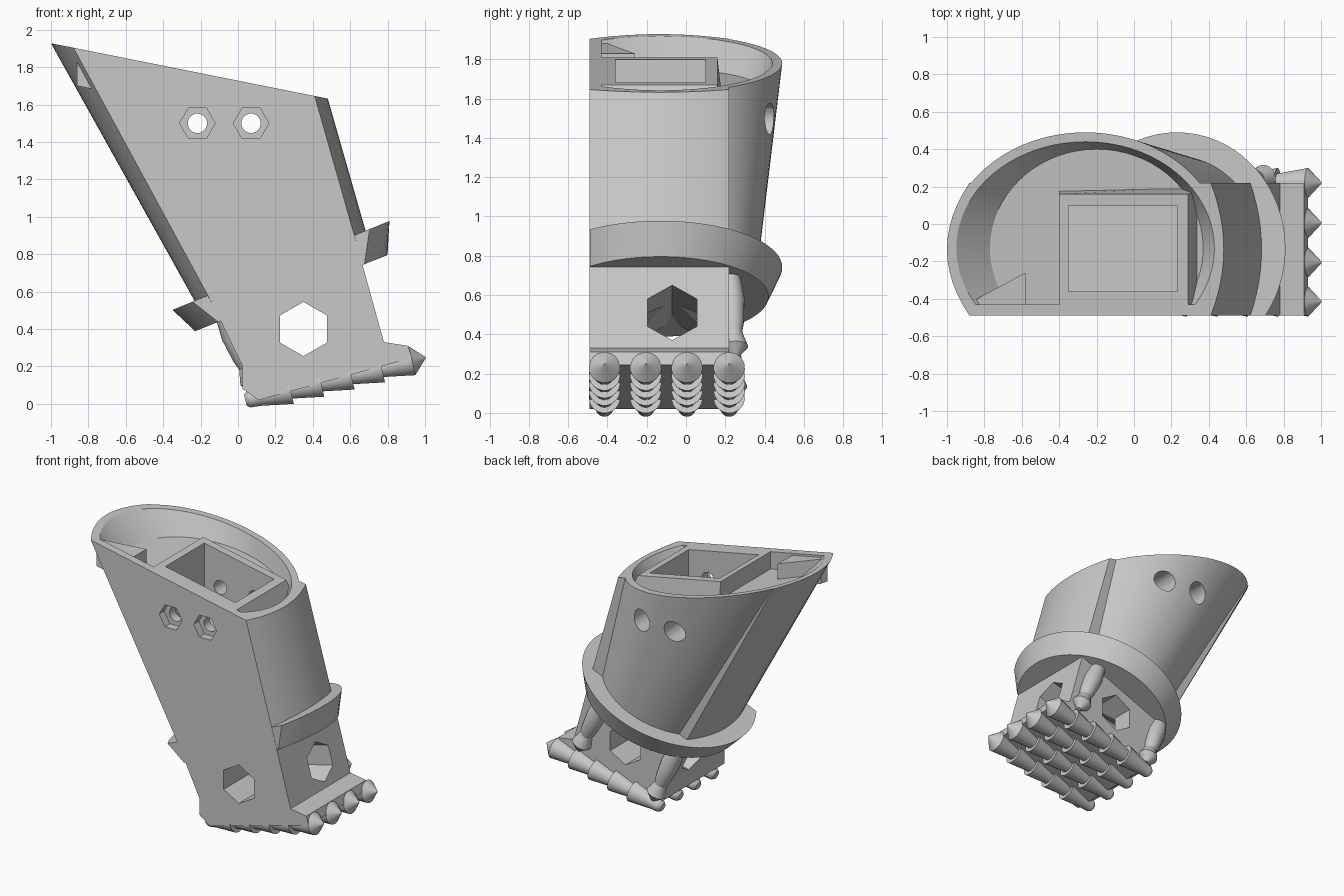
import bpy, bmesh, math
from mathutils import Vector

if "Cube" in bpy.data.objects:
    bpy.data.objects.remove(bpy.data.objects["Cube"], do_unlink=True)

FRONT, MID, STEP = -0.49, -0.13, 0.22

grey = bpy.data.materials.new("plain grey")
grey.use_nodes = True
grey.diffuse_color = (0.58, 0.58, 0.58, 1)
grey.node_tree.nodes["Principled BSDF"].inputs["Base Color"].default_value = (0.58, 0.58, 0.58, 1)


def loft(name, rings):
    """Closed solid skinned through rings with equal point counts."""
    bm = bmesh.new()
    loops = [[bm.verts.new(p) for p in ring] for ring in rings]
    n = len(loops[0])
    for a, b in zip(loops, loops[1:]):
        for i in range(n):
            j = (i + 1) % n
            bm.faces.new((a[i], a[j], b[j], b[i]))
    bm.faces.new(loops[0][::-1])
    bm.faces.new(loops[-1])
    bmesh.ops.recalc_face_normals(bm, faces=bm.faces)
    mesh = bpy.data.meshes.new(name)
    bm.to_mesh(mesh)
    bm.free()
    mesh.materials.append(grey)
    ob = bpy.data.objects.new(name, mesh)
    bpy.context.collection.objects.link(ob)
    return ob


def activate(ob):
    bpy.ops.object.select_all(action="DESELECT")
    ob.select_set(True)
    bpy.context.view_layer.objects.active = ob


def smooth(ob):
    activate(ob)
    bpy.ops.object.shade_smooth_by_angle(angle=math.radians(30))


def cut(ob, *cutters):
    activate(ob)
    for c in cutters:
        c.hide_render = True
        mod = ob.modifiers.new("cut", "BOOLEAN")
        mod.operation, mod.solver, mod.object = "DIFFERENCE", "EXACT", c
        bpy.ops.object.modifier_apply(modifier=mod.name)


def tube(name, points, radii, sides=20):
    """Turned shape: circles of given radii along a straight axis."""
    pts = [Vector(p) for p in points]
    axis = (pts[-1] - pts[0]).normalized()
    u = axis.orthogonal().normalized()
    v = axis.cross(u)
    angles = [math.tau * i / sides for i in range(sides)]
    return loft(name, [[p + r * (math.cos(a) * u + math.sin(a) * v) for a in angles]
                       for p, r in zip(pts, radii)])


def hex_ring(c, u, v, r):
    return [c + r * (math.sin(k * math.pi / 3) * u + math.cos(k * math.pi / 3) * v) for k in range(6)]


def on_plane(pts, cx, z, slope):
    return [Vector((x, y, z + slope * (x - cx))) for x, y in pts]


def dee(cx, rx, ry, front, n=48):
    """Ellipse with its front cut flat."""
    a = math.asin((front - MID) / ry)
    angles = [a + (math.pi - 2 * a) * i / n for i in range(n + 1)]
    return [(cx + rx * math.cos(t), MID + ry * math.sin(t)) for t in angles]


def shell_outline(cx, rx, ry, right, right_bulge, left, left_bulge):
    """Flat front, bowed side panels ending in a step, elliptical back."""
    half = (STEP - FRONT) / 2
    ys = [FRONT + half * i / 6 for i in range(13)]
    bow = [1 - ((y - FRONT) / half - 1) ** 2 for y in ys]
    a = math.asin((STEP - MID) / ry)
    back = [a + (math.pi - 2 * a) * i / 36 for i in range(37)]
    return ([(right + right_bulge * b, y) for y, b in zip(ys, bow)]
            + [(cx + rx * math.cos(t), MID + ry * math.sin(t)) for t in back]
            + [(left - left_bulge * b, y) for y, b in zip(ys[::-1], bow)])


def rim(pts, drop=0.0):
    """Place an outline on the slanted rim plane, or below it."""
    return on_plane(pts, -0.26, 1.78 - drop, -0.2)


# Leaning shell with a shallow tapered cavity on top
bottom = on_plane(shell_outline(0.235, 0.445, 0.49, 0.63, 0.06, -0.14, 0.07), 0.23, 0.70, 0.43)
shell = loft("shell", [bottom, rim(shell_outline(-0.26, 0.74, 0.62, 0.41, 0.07, -0.88, 0.12))])
inner = dee(-0.26, 0.69, 0.57, -0.43)
cavity = loft("cavity_cutter", [rim(dee(-0.20, 0.57, 0.53, -0.43), 0.13), rim(inner), rim(inner, -0.1)])
cut(shell, cavity)


# Rectangular socket standing in the cavity, with a small corner brace
def rect(x0, x1, y0, y1):
    return [(x0, y0), (x1, y0), (x1, y1), (x0, y1)]


socket = loft("socket", [on_plane(rect(-0.40, 0.36, -0.45, 0.20), 0, 1.46, 0),
                         rim(rect(-0.40, 0.29, -0.43, 0.16))])
pocket = loft("pocket_cutter", [on_plane(rect(-0.35, 0.23, -0.36, 0.10), 0, z, 0) for z in (1.3, 2)])
corner = [(-0.86, -0.45), (-0.58, -0.45), (-0.58, -0.26), (-0.84, -0.40)]
loft("corner_brace", [rim(corner, 0.2), rim(corner, 0.015)])

# Two bolt holes: hex recess in front, wide bore behind
X, Y, Z = Vector((1, 0, 0)), Vector((0, 1, 0)), Vector((0, 0, 1))
bolt_cutters = []
for x in (-0.217, 0.07):
    bolt_cutters.append(tube("bolt_cutter", [(x, -0.6, 1.5), (x, 0.7, 1.5)], [0.052] * 2))
    bolt_cutters.append(tube("bore_cutter", [(x, 0.24, 1.495), (x, 0.7, 1.495)], [0.08] * 2))
    bolt_cutters.append(loft("nut_cutter", [hex_ring(Vector((x, y, 1.5)), Z, X, 0.095) for y in (-0.6, -0.43)]))
cut(shell, pocket, *bolt_cutters)
cut(socket, pocket, *bolt_cutters)

# Flared collar around the bottom of the shell
collar = loft("collar", [on_plane(dee(0.285, 0.515, 0.55, -0.488), 0.285, 0.592, 0.395),
                         on_plane(dee(0.23, 0.58, 0.62, -0.488), 0.23, 0.74, 0.41)])

# Foot block with toe ledge, meeting the shell at its lower edge
side = [(-0.14, 0.541), (0.025, 0.20), (0.025, 0.08), (0.11, 0.02), (0.93, 0.245),
        (0.91, 0.31), (0.78, 0.33), (0.63, 0.872)]
foot = loft("foot", [[Vector((x, y, z)) for x, z in side] for y in (FRONT, STEP)])

# Hexagonal windows through the foot, sideways and lengthwise
lean = Vector((0.973, 0, 0.23))
lean_up = Vector((-0.23, 0, 0.973))
side_window = loft("side_window_cutter", [hex_ring(Vector((0.35, y, 0.40)), X, Z, 0.145) for y in (-0.6, 0.4)])
long_window = loft("long_window_cutter",
                   [hex_ring(Vector((0.73, -0.07, 0.51)) + lean * s, Y, lean_up, 0.145) for s in (-1.1, 0.3)])
cut(foot, side_window, long_window)

for helper in [cavity, pocket, side_window, long_window] + bolt_cutters:
    bpy.data.objects.remove(helper, do_unlink=True)

# Studded sole: four rows of flaring cones, each ending in a pointed toe
for row, y in enumerate((-0.415, -0.205, 0.005, 0.22)):
    stations, radii = [-0.11, -0.09], [0.03, 0.045]
    for i in range(5):
        stations += [i * 0.167 - 0.03, i * 0.167 + 0.138]
        radii += [0.05, 0.08]
    stations.append(0.88)
    radii.append(0.004)
    start = Vector((0.146, y, 0.045))
    smooth(tube(f"sole_studs_{row + 1}", [start + lean * s for s in stations], radii))

# Turned struts between collar and sole
strut_profile = [(0, 0.05), (0.12, 0.055), (0.35, 0.068), (0.62, 0.056),
                 (0.72, 0.044), (0.88, 0.07), (1, 0.015)]
for name, top, end in (("front_strut", (0.50, 0.22, 0.74), (0.72, 0.25, 0.28)),
                       ("rear_strut", (-0.09, 0.19, 0.53), (0.10, 0.25, 0.07))):
    a, b = Vector(top), Vector(end)
    smooth(tube(name, [a.lerp(b, t) for t, r in strut_profile], [r for t, r in strut_profile]))

for part in (shell, collar):
    smooth(part)
